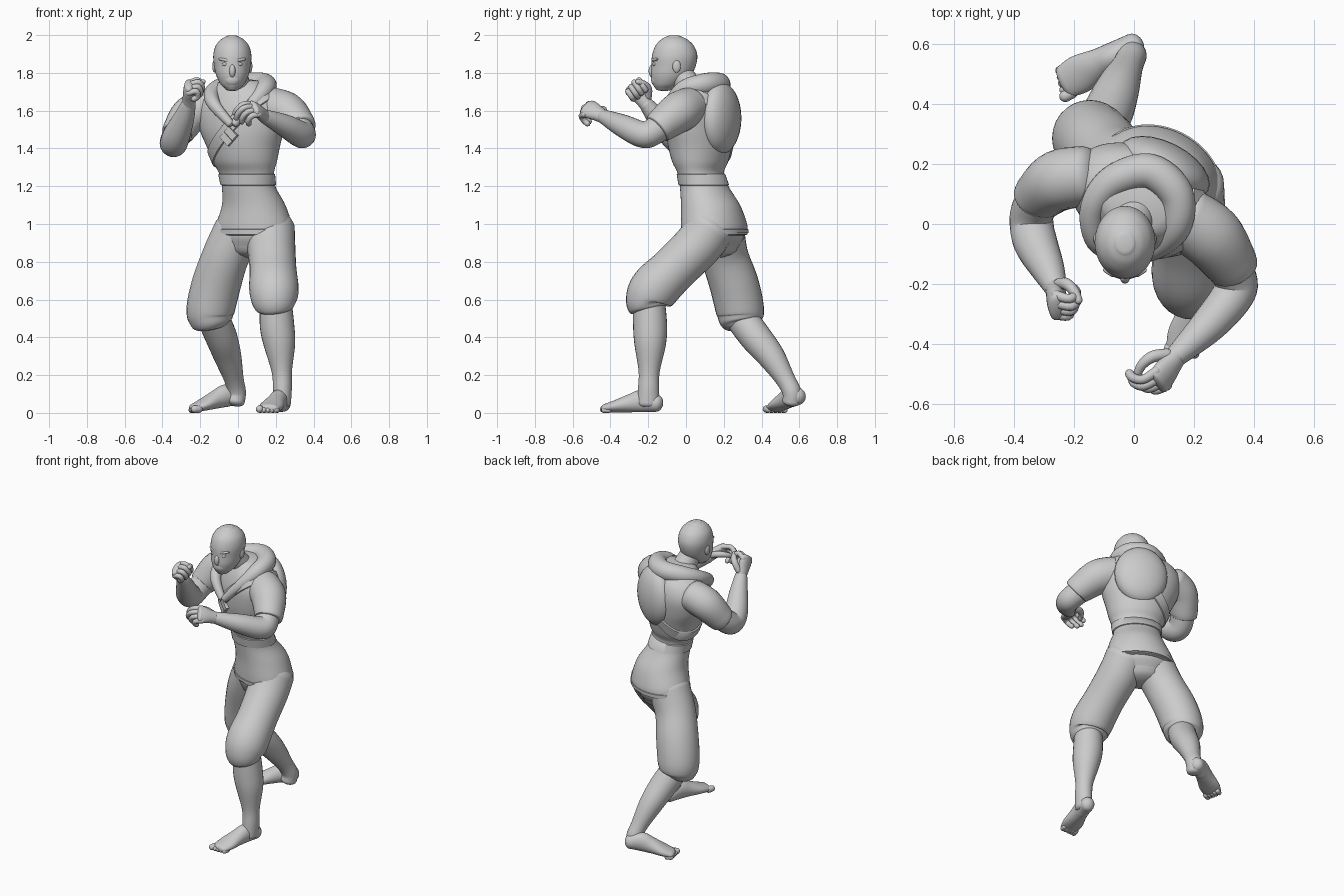
import bpy, bmesh, math
from mathutils import Vector as V
from mathutils.bvhtree import BVHTree

if "Cube" in bpy.data.objects:
    bpy.data.objects.remove(bpy.data.objects["Cube"])

YAW = math.radians(-27)                        # torso twist
SIDE = V((math.cos(YAW), math.sin(YAW), 0))    # shoulder axis
BACK = V((-SIDE.y, SIDE.x, 0))
Z = V((0, 0, 1))


def finish(name, verts, faces):
    me = bpy.data.meshes.new(name)
    me.from_pydata(verts, [], faces)
    bm = bmesh.new()
    bm.from_mesh(me)
    bmesh.ops.recalc_face_normals(bm, faces=bm.faces)
    bm.to_mesh(me)
    bm.free()
    ob = bpy.data.objects.new(name, me)
    bpy.context.collection.objects.link(ob)
    bpy.context.view_layer.objects.active = ob
    bpy.ops.object.select_all(action='DESELECT')
    ob.select_set(True)
    bpy.ops.object.shade_smooth_by_angle(angle=math.radians(50))
    return ob


def loft(name, secs, ref=(1, 0, 0), flat=False, dome=(.5, .5), sides=28, sub=6):
    """Smooth skin through sections (x, y, z, radius along ref[, other radius])."""
    secs = [tuple(s) + (s[3],) if len(s) == 4 else tuple(s) for s in secs]
    n, rings = len(secs), []
    for i in range(n - 1):
        a, b, c, d = (secs[min(max(j, 0), n - 1)] for j in (i - 1, i, i + 1, i + 2))
        for k in range(sub + (i == n - 2)):
            t = k / sub
            rings.append([.5 * (2*q + (r - p)*t + (2*p - 5*q + 4*r - s)*t*t
                          + (3*q - p - 3*r + s)*t**3) for p, q, r, s in zip(a, b, c, d)])
    ctr = [V(r[:3]) for r in rings]
    m, out = len(rings), []
    for i, r in enumerate(rings):
        t = Z if flat else (ctr[min(i + 1, m - 1)] - ctr[max(i - 1, 0)]).normalized()
        u = V(ref)
        u = (u - t * u.dot(t)).normalized()
        out.append((ctr[i], t, u, t.cross(u), r[3], r[4]))

    def cap(s, sign, k):       # rounded end
        c, t, u, w, a, b = s
        sg = sign
        if flat:
            sg = sign * (1 if ctr[-1].z > ctr[0].z else -1)
        return [(c + t * sg * k * min(a, b) * math.sin(q), t, u, w, a * math.cos(q), b * math.cos(q))
                for q in (.4, .8, 1.2, 1.5)]
    out = cap(out[0], -1, dome[0])[::-1] + out + cap(out[-1], 1, dome[1])
    verts = [c + u * a * math.cos(q) + w * b * math.sin(q) for c, t, u, w, a, b in out
             for q in (2 * math.pi * j / sides for j in range(sides))]
    faces = [(i*sides + j, i*sides + (j+1) % sides, (i+1)*sides + (j+1) % sides, (i+1)*sides + j)
             for i in range(len(out) - 1) for j in range(sides)]
    faces += [tuple(range(sides)), tuple(range(len(verts) - sides, len(verts)))]
    return finish(name, verts, faces)


def blob(name, c, ax, r):
    """Ellipsoid with its own axes."""
    bm = bmesh.new()
    bmesh.ops.create_uvsphere(bm, u_segments=24, v_segments=16, radius=1)
    bm.verts.index_update()
    vs = [V(c) + sum((a * v.co[i] * r[i] for i, a in enumerate(ax)), V()) for v in bm.verts]
    fs = [tuple(v.index for v in f.verts) for f in bm.faces]
    bm.free()
    return finish(name, vs, fs)


def band(name, tree, c, a, b, width, lift=.008, n=72):
    """Strap wrapped over a body in the plane spanned by a and b."""
    c, nor, verts = V(c), a.cross(b).normalized(), []
    for i in range(n):
        q = 2 * math.pi * i / n
        d = a * math.cos(q) + b * math.sin(q)
        for s, h in ((-1, -.01), (-.8, lift), (.8, lift), (1, -.01)):
            o = c + nor * s * width
            hit = tree.ray_cast(o + d, -d)[0] or o
            verts.append(hit + d * h)
    faces = [(i*4 + j, i*4 + (j+1) % 4, (i+1) % n*4 + (j+1) % 4, (i+1) % n*4 + j)
             for i in range(n) for j in range(4)]
    return finish(name, verts, faces)


def hand(side, wrist, d, n, spread, curl):
    """Half-closed hand: palm, four curled fingers and a thumb."""
    w, d = V(wrist), V(d).normalized()
    n = V(n)
    n = (n - d * n.dot(d)).normalized()
    s = d.cross(n) * spread        # index towards little finger
    sec = lambda k, a, b: (*(w + d * k), a, b)
    loft(side + "_palm", [sec(-.02, .036, .035), sec(.03, .042, .033), sec(.08, .053, .03),
                          sec(.115, .05, .024)], ref=s)
    for i, (nm, ln) in enumerate((("index", 1), ("middle", 1.1), ("ring", 1.02), ("little", .82))):
        p = w + d * (.105 - .006 * abs(i - 1)) + s * (-.039 + .027 * i)
        pts, a = [(*p, .017)], 0
        for step, seg in zip(curl, (.05, .04, .03)):
            a += math.radians(step + 4 * i)
            p = p + (d * math.cos(a) + n * math.sin(a)) * seg * ln
            pts.append((*p, .0155))
        loft(f"{side}_{nm}_finger", pts, ref=s, dome=(1, 1), sides=12, sub=4)
    th = [(.02, -.03, .01, .02), (.055, -.055, .035, .02), (.09, -.05, .06, .017), (.115, -.03, .075, .014)]
    loft(side + "_thumb", [(*(w + d*k + s*m + n*h), r) for k, m, h, r in th], ref=s,
         dome=(1, 1), sides=12, sub=4)


# Torso jacket with flared hem
torso = loft("jacket", [
    (.085, .15, .945, .213, .165), (.085, .148, 1.0, .208, .166), (.083, .13, 1.1, .172, .152),
    (.056, .096, 1.2, .146, .124), (.045, .078, 1.27, .153, .114), (.035, .075, 1.33, .178, .14),
    (.028, .075, 1.41, .202, .16), (.02, .077, 1.5, .235, .172), (.02, .08, 1.6, .25, .172),
    (.02, .08, 1.68, .215, .15), (.015, .07, 1.735, .14, .11)],
    ref=SIDE, flat=True, dome=(.08, .3), sides=48)
tree = BVHTree.FromPolygons([v.co for v in torso.data.vertices],
                            [tuple(p.vertices) for p in torso.data.polygons])
band("waist_sash", tree, (.05, .09, 1.235), SIDE, BACK, .035, .007)
diag = (SIDE + Z).normalized()
band("chest_strap", tree, (.02, .08, 1.5), diag, BACK, .038)
band("hem_trim", tree, (.085, .15, .962), SIDE, BACK, .012, .005)

# Buckle pouch on the strap
hit = tree.ray_cast(V((-.045, -1, 1.465)), V((0, 1, 0)))[0]
nor = diag.cross(BACK)
for k, h in ((-.022, .014), (.02, .018)):
    p = hit + diag * k
    ax = (diag * .019, nor * .034, -BACK * h)
    vs = [p + ax[0]*a + ax[1]*b + ax[2]*c for a in (-1, 1) for b in (-1, 1) for c in (-1, 1)]
    finish("strap_pouch", vs, [(0, 1, 3, 2), (4, 6, 7, 5), (0, 4, 5, 1), (2, 3, 7, 6), (0, 2, 6, 4), (1, 5, 7, 3)])

# Lowered hood: collar roll and hanging bag
loft("hood_collar", [
    (-.04, -.115, 1.53, .022), (-.125, -.06, 1.63, .034), (-.135, .05, 1.69, .045),
    (-.07, .14, 1.725, .055), (.05, .175, 1.74, .06), (.14, .1, 1.74, .058),
    (.14, -.01, 1.71, .05), (.07, -.085, 1.63, .034), (-.02, -.115, 1.53, .022)], ref=(.1, .1, 1))
blob("hood_bag", (.10, .185, 1.56), (SIDE, BACK, Z), (.165, .088, .19))

# Trousers
loft("trouser_seat", [(.085, .15, 1.02, .18, .14), (.085, .15, .94, .195, .15), (.07, .15, .88, .15, .12)],
     ref=SIDE, flat=True)
loft("front_thigh", [(.17, .13, .98, .13), (.175, .065, .89, .128), (.185, -.06, .765, .124),
                     (.19, -.165, .66, .131), (.192, -.2, .59, .12), (.196, -.195, .55, .098)], dome=(.5, .15))
loft("back_thigh", [(-.0, .18, .96, .13), (-.065, .205, .83, .125), (-.115, .255, .68, .13),
                    (-.145, .285, .55, .128), (-.145, .29, .49, .115), (-.14, .295, .46, .09)], dome=(.5, .15))

# Shins
loft("front_shin", [(.2, -.195, .58, .085), (.207, -.19, .46, .091, .09), (.22, -.19, .36, .083),
                    (.232, -.195, .22, .054, .056), (.235, -.198, .13, .05, .056), (.232, -.2, .05, .048, .06)])
loft("back_shin", [(-.14, .28, .52, .085), (-.09, .365, .405, .084), (-.055, .45, .3, .073),
                   (-.022, .525, .18, .052), (-.008, .56, .11, .05), (-.015, .56, .06, .05)])


def foot(side, heel, toe, lift):
    h, t = V(heel), V(toe)
    d = (t - h).normalized()
    ref = d.cross(Z)
    rows = ((.08, .042, .045), (.3, .047, .06), (.5, .052, .05), (.75, .064, .034), (.93, .056, .024))
    secs = [(*(h.lerp(t, k) + Z * (b + lift * (1 - k))), a, b) for k, a, b in rows]
    loft(side + "_foot", secs, ref=ref, dome=(.8, .9))
    for i in range(5):       # toes
        p = h.lerp(t, .93 - .02 * i) + ref * (-.042 + .021 * i) * (1 if side == "back" else -1)
        r = .02 if i == 0 else .015
        loft(f"{side}_toe", [(*(p + Z * r), r), (*(p + d * .025 + Z * r), r)], ref=ref,
             dome=(1, 1), sides=12, sub=3)


foot("front", (.245, -.13, 0), (.155, -.445, 0), .005)
foot("back", (.02, .605, 0), (-.245, .465, 0), .045)

# Sleeves, arms and hands
loft("left_sleeve", [(.17, .02, 1.62, .105), (.255, -.04, 1.59, .108), (.315, -.12, 1.53, .092),
                     (.33, -.15, 1.505, .084)], ref=BACK, dome=(.5, .1))
loft("left_arm", [(.27, -.07, 1.57, .08), (.335, -.175, 1.487, .072), (.33, -.235, 1.475, .07),
                  (.25, -.335, 1.52, .06), (.14, -.44, 1.57, .037)], ref=Z)
loft("right_sleeve", [(-.16, .16, 1.62, .1), (-.25, .145, 1.58, .102), (-.31, .1, 1.5, .088),
                      (-.325, .08, 1.475, .08)], ref=BACK, dome=(.5, .1))
loft("right_arm", [(-.28, .13, 1.55, .08), (-.335, .05, 1.45, .073), (-.34, -.01, 1.428, .073),
                   (-.325, -.07, 1.47, .072), (-.287, -.15, 1.56, .056), (-.26, -.215, 1.64, .037)],
     ref=(1, 0, 0))
hand("left", (.14, -.44, 1.57), (-.5, -.75, .4), (-.65, .2, -.6), 1, (35, 50, 30))
hand("right", (-.26, -.215, 1.64), (0, -.55, .83), (1, 0, 0), -1, (65, 80, 50))

# Neck and masked head
loft("neck", [(.01, .05, 1.68, .075), (-.015, -.02, 1.78, .066), (-.03, -.05, 1.84, .065)])
loft("head", [(-.03, -.115, 1.715, .036, .045), (-.03, -.1, 1.74, .062, .075), (-.03, -.08, 1.785, .085, .105),
              (-.03, -.066, 1.835, .096, .117), (-.03, -.06, 1.89, .101, .12), (-.03, -.06, 1.94, .09, .104),
              (-.03, -.062, 1.975, .063, .072), (-.03, -.064, 1.992, .035, .04)],
     flat=True, dome=(.3, .2), sides=36)
XYZ = (V((1, 0, 0)), V((0, 1, 0)), Z)
blob("mask_nose", (-.03, -.178, 1.81), XYZ, (.017, .02, .035))
blob("mask_mouth", (-.03, -.15, 1.765), XYZ, (.045, .035, .04))
for s in (-1, 1):
    blob("brow", (-.03 + s * .037, -.163, 1.868), (V((1, s * .3, s * .15)), XYZ[1], Z), (.036, .014, .01))
    blob("eye", (-.03 + s * .037, -.165, 1.846), XYZ, (.017, .012, .01))
    blob("ear", (-.03 + s * .094, -.05, 1.835), XYZ, (.012, .022, .034))
